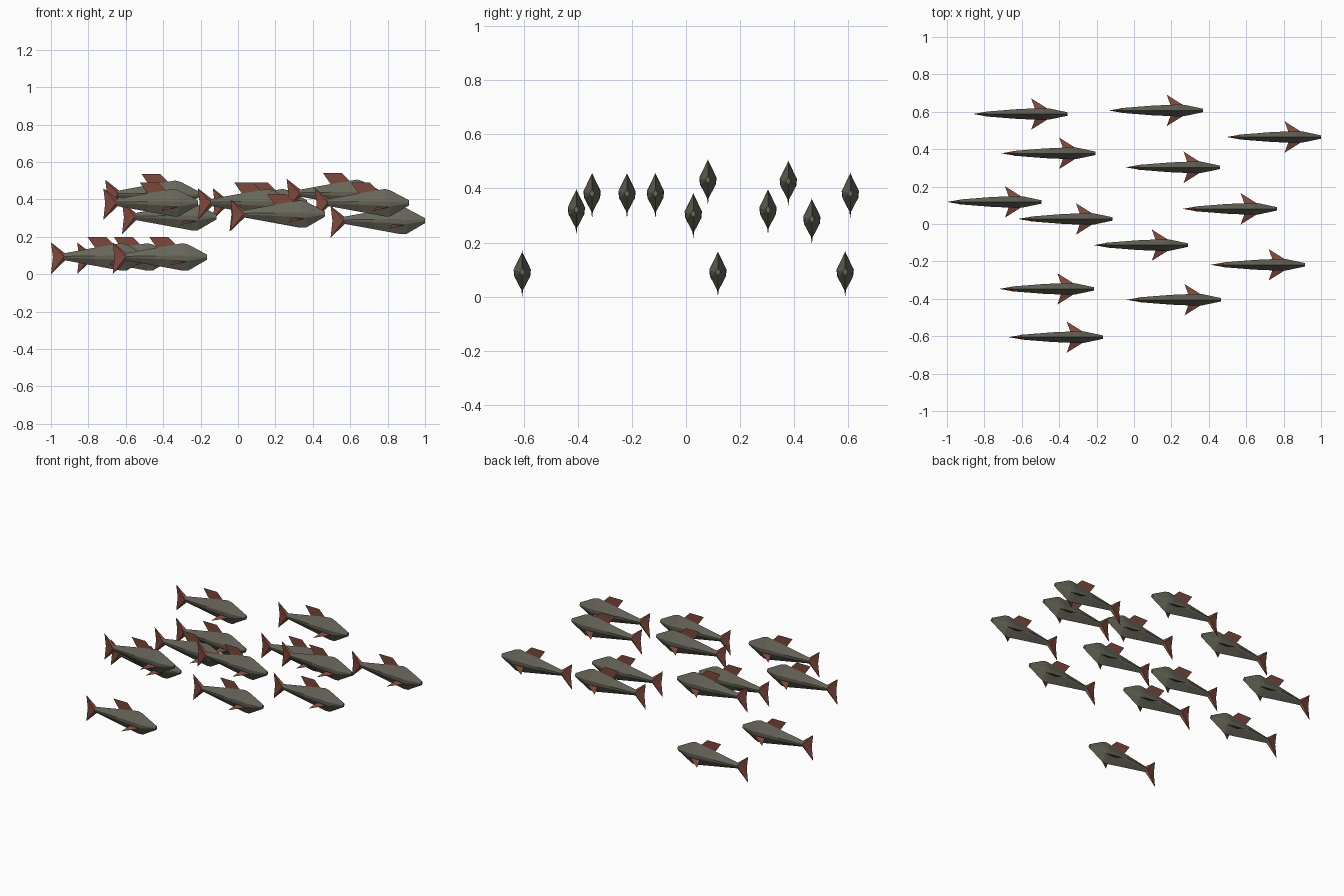
import bpy

def material(name, rgb):
    m = bpy.data.materials.new(name)
    m.diffuse_color = (*rgb, 1)
    return m

BODY = material("olive grey", (0.135, 0.130, 0.100))
FIN = material("rust brown", (0.20, 0.065, 0.045))
LENGTH = 0.505

def mesh(name, verts, faces, mat):
    me = bpy.data.meshes.new(name)
    me.from_pydata(verts, [], faces)
    me.materials.append(mat)
    return me

# Body: hexagonal sections, (x from nose, bottom z, top z, half width)
stations = [(-0.435, 0.075, 0.112, 0.013), (-0.27, 0.045, 0.142, 0.026),
            (-0.13, 0.019, 0.166, 0.032), (-0.10, 0.020, 0.158, 0.030),
            (0.0, 0.078, 0.105, 0.009)]

def section(x, lo, hi, w):
    h = hi - lo
    a, b = lo + 0.55 * h, lo + 0.38 * h
    return [(x, 0, hi), (x, w, a), (x, w * 0.92, b),
            (x, 0, lo), (x, -w * 0.92, b), (x, -w, a)]

verts = [v for s in stations for v in section(*s)]
faces = [(6 * i + j, 6 * i + (j + 1) % 6, 6 * i + 6 + (j + 1) % 6, 6 * i + 6 + j)
         for i in range(len(stations) - 1) for j in range(6)]
faces.append(tuple(range(6 * len(stations) - 6, 6 * len(stations))))
# pointed root running into the tail fin
root = len(verts)
verts.append((-0.475, 0, 0.092))
faces += [(root, (j + 1) % 6, j) for j in range(6)]
body = mesh("body", verts, faces, BODY)

# Tail: wedge from the narrow root to a thin upright trailing edge
tail = mesh("tail_fin",
            [(-0.425, 0, 0.108), (-0.435, 0.012, 0.094), (-0.425, 0, 0.078),
             (-0.435, -0.012, 0.094), (-LENGTH, 0, 0.17), (-LENGTH, 0, 0.0),
             (-0.495, 0, 0.09)],
            [(0, 4, 1), (1, 4, 6), (1, 6, 5), (1, 5, 2),
             (0, 3, 4), (3, 6, 4), (3, 5, 6), (3, 2, 5)], FIN)

# Back fin: swept upright plate
dorsal = mesh("back_fin",
              [(-0.265, 0, 0.135), (-0.165, 0, 0.155),
               (-0.21, 0, 0.20), (-0.31, 0, 0.20)], [(0, 1, 2, 3)], FIN)

# Side fins: swept plates, mirrored left and right
side_verts = []
for s in (-1, 1):
    side_verts += [(-0.17, s * 0.015, 0.073), (-0.085, s * 0.015, 0.073),
                   (-0.195, s * 0.084, 0.048)]
sides = mesh("side_fins", side_verts, [(0, 1, 2), (3, 5, 4)], FIN)

# School: nose x, y, height of each fish
school = [(-0.355, 0.588, 0), (0.37, 0.607, 0.29), (1.0, 0.465, 0.195),
          (-0.205, 0.378, 0.335), (0.46, 0.303, 0.23), (-0.495, 0.118, 0),
          (-0.115, 0.027, 0.215), (0.765, 0.081, 0.34), (0.29, -0.113, 0.29),
          (0.915, -0.218, 0.29), (-0.215, -0.347, 0.29), (0.465, -0.405, 0.23),
          (-0.165, -0.605, 0)]
for i, pos in enumerate(school, 1):
    for me in (body, tail, dorsal, sides):
        ob = bpy.data.objects.new(f"fish_{i:02d}_{me.name}", me)
        ob.location = pos
        bpy.context.collection.objects.link(ob)
